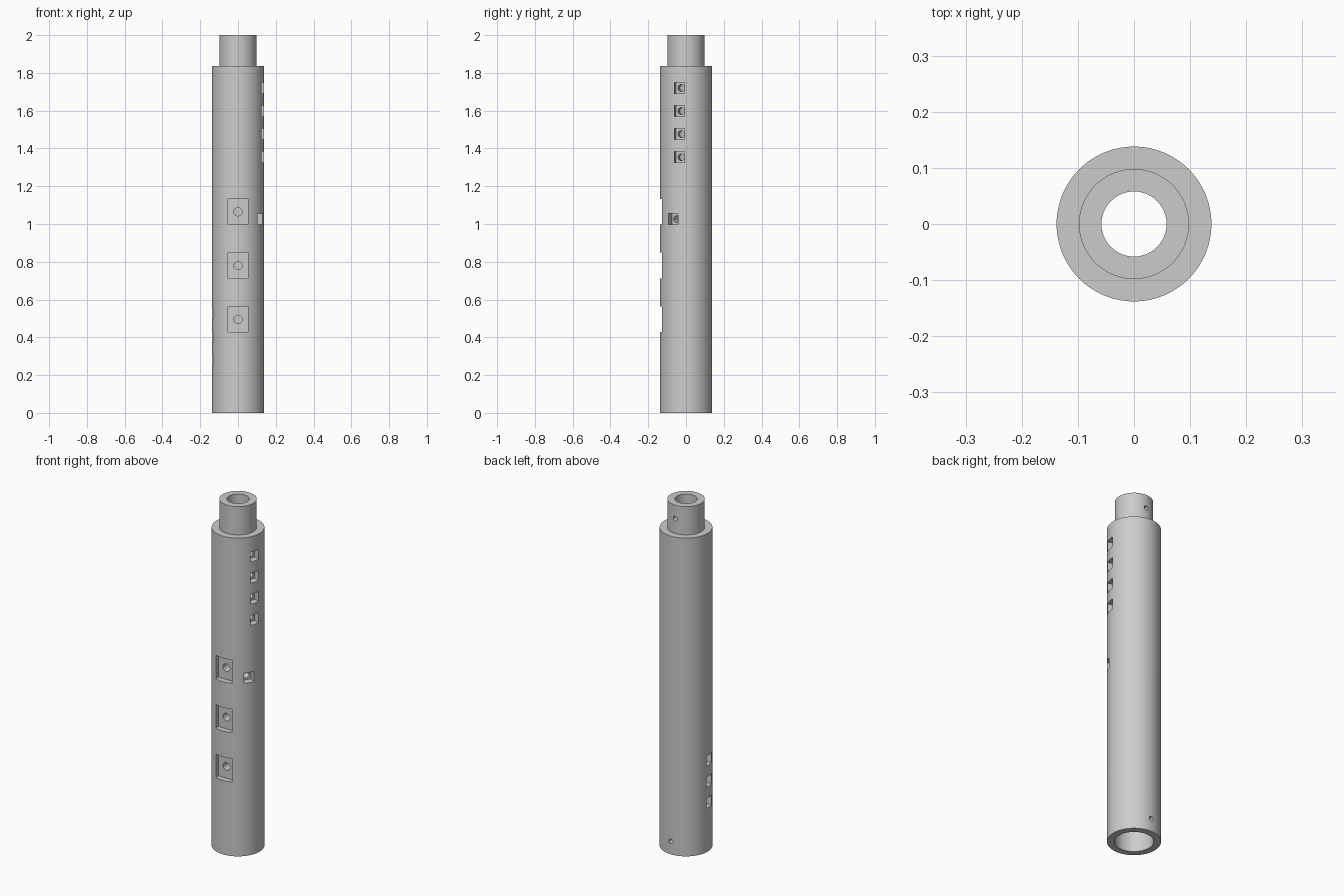
import bpy
import bmesh
from math import radians, pi
from mathutils import Matrix, Vector

if "Cube" in bpy.data.objects:
    bpy.data.objects.remove(bpy.data.objects["Cube"], do_unlink=True)

OUTER, NECK, BORE, SOCKET = 0.138, 0.098, 0.058, 0.1
SHOULDER, TOP, SOCKET_DEPTH = 1.837, 2.0, 0.165
REACH = 0.2  # cutters extend beyond the outer wall

grey = bpy.data.materials.new("plain grey")
grey.use_nodes = True
colour = (0.6, 0.6, 0.6, 1.0)
grey.diffuse_color = colour
grey.node_tree.nodes["Principled BSDF"].inputs["Base Color"].default_value = colour


def make_object(name, bm):
    bmesh.ops.recalc_face_normals(bm, faces=bm.faces)
    mesh = bpy.data.meshes.new(name)
    bm.to_mesh(mesh)
    bm.free()
    mesh.materials.append(grey)
    obj = bpy.data.objects.new(name, mesh)
    bpy.context.collection.objects.link(obj)
    return obj


def placed(angle, inner, z):
    """Matrix at mid-length of a radial cutter, with local x pointing outward."""
    return (Matrix.Rotation(radians(angle), 4, 'Z')
            @ Matrix.Translation(((inner + REACH) / 2, 0, z)))


def add_pocket(bm, angle, z, floor, width, height):
    size = Matrix.Diagonal((REACH - floor, width, height, 1))
    bmesh.ops.create_cube(bm, size=1, matrix=placed(angle, floor, z) @ size)


def add_hole(bm, angle, z, radius, inner=0.035):
    turn = Matrix.Rotation(pi / 2, 4, 'Y')
    bmesh.ops.create_cone(bm, cap_ends=True, segments=24, radius1=radius,
                          radius2=radius, depth=REACH - inner,
                          matrix=placed(angle, inner, z) @ turn)


# Stepped tube: neck on top, matching socket underneath, narrow bore between
profile = [(SOCKET, 0), (OUTER, 0), (OUTER, SHOULDER), (NECK, SHOULDER),
           (NECK, TOP), (BORE, TOP), (BORE, SOCKET_DEPTH), (SOCKET, SOCKET_DEPTH)]
bm = bmesh.new()
verts = [bm.verts.new((r, 0, z)) for r, z in profile]
edges = [bm.edges.new((v, verts[i - 1])) for i, v in enumerate(verts)]
bmesh.ops.spin(bm, geom=verts + edges, cent=Vector(), axis=(0, 0, 1),
               angle=2 * pi, steps=96, use_merge=False)
bmesh.ops.remove_doubles(bm, verts=bm.verts, dist=0.0001)
tube = make_object("tube_body", bm)

# Recessed pockets and the drilled holes in their floors
pockets, holes = bmesh.new(), bmesh.new()
for z in (0.495, 0.78, 1.065):
    add_pocket(pockets, -90, z, 0.105, 0.104, 0.136)
    add_hole(holes, -90, z, 0.022)

windows = [(-15, 1.354 + 0.122 * i) for i in range(4)]
windows += [(-30, 1.026)]
windows += [(187, 0.281 + 0.122 * i) for i in range(3)]
for angle, z in windows:
    add_pocket(pockets, angle, z, 0.1, 0.056, 0.058)
    add_hole(holes, angle, z, 0.018)

# Pin holes at the back of the socket and the neck
add_hole(holes, 90, 0.075, 0.013, 0.08)
add_hole(holes, 90, 1.923, 0.013)

bpy.context.view_layer.objects.active = tube
tube.select_set(True)
for name, cutter_bm in (("pocket_cutter", pockets), ("hole_cutter", holes)):
    cutter = make_object(name, cutter_bm)
    cutter.hide_render = True
    cut = tube.modifiers.new(name, 'BOOLEAN')
    cut.operation = 'DIFFERENCE'
    cut.solver = 'EXACT'
    cut.object = cutter
    bpy.ops.object.modifier_apply(modifier=cut.name)
    bpy.data.objects.remove(cutter, do_unlink=True)

bpy.ops.object.shade_smooth_by_angle(angle=radians(30))
